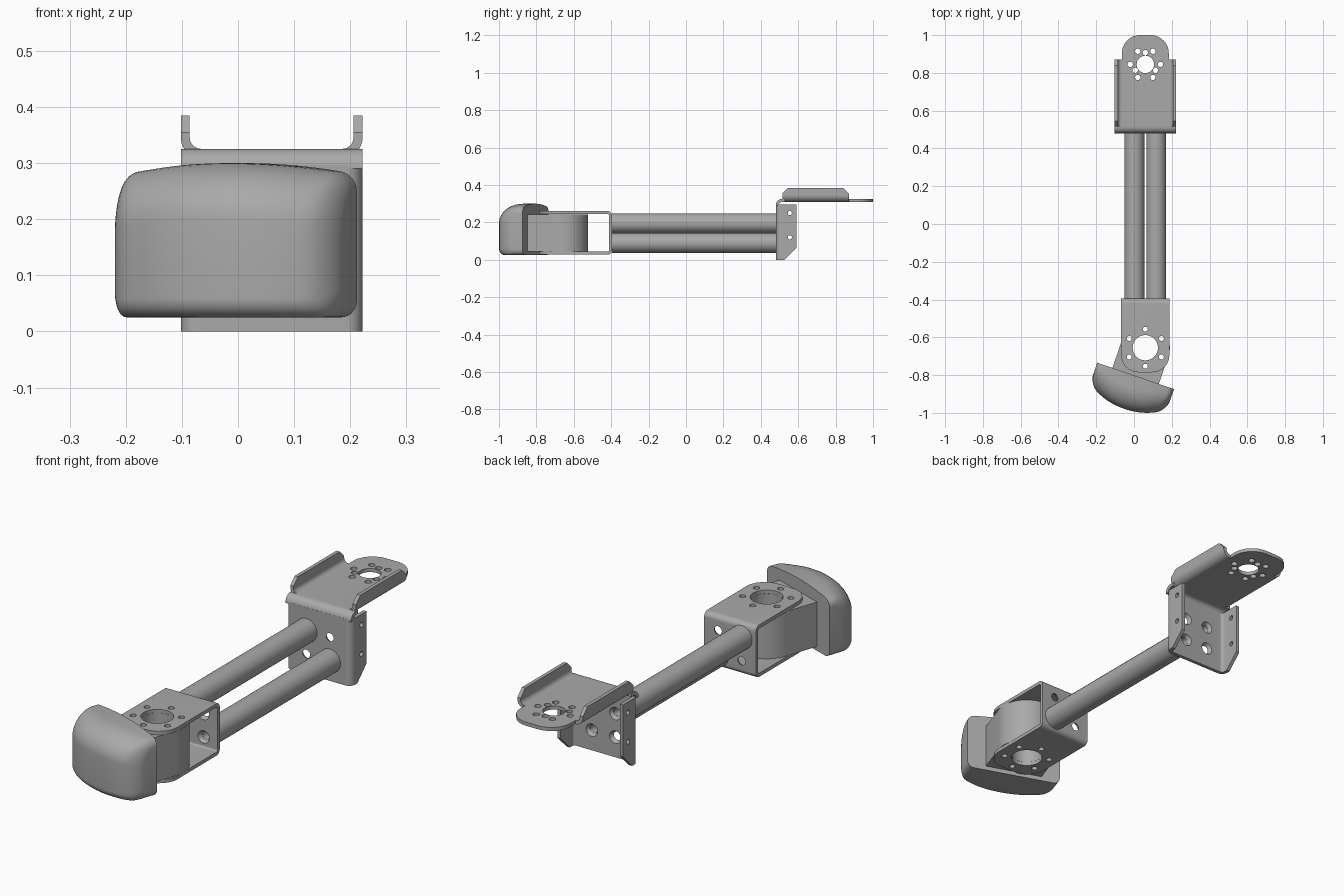
import bpy, bmesh, math
from mathutils import Matrix, Vector

if "Cube" in bpy.data.objects:
    bpy.data.objects.remove(bpy.data.objects["Cube"])

grey = bpy.data.materials.new("satin_grey")
grey.use_nodes = True
colour = (0.4, 0.4, 0.4, 1)
grey.diffuse_color = colour
grey.node_tree.nodes["Principled BSDF"].inputs["Base Color"].default_value = colour

CX = 0.06                                  # centre line of the arm
PIVOT = Vector((CX, -0.655, 0))
TURN = Matrix.Translation(PIVOT) @ Matrix.Rotation(math.radians(-19), 4, 'Z')

# Plane mappings: (a, b, depth along the remaining axis)
XY = lambda a, b, d: (a, b, d)
XZ = lambda a, b, d: (a, d, b)
YZ = lambda a, b, d: (d, a, b)


def finish(name, bm):
    bmesh.ops.recalc_face_normals(bm, faces=bm.faces)
    mesh = bpy.data.meshes.new(name)
    bm.to_mesh(mesh)
    bm.free()
    mesh.materials.append(grey)
    ob = bpy.data.objects.new(name, mesh)
    bpy.context.collection.objects.link(ob)
    return ob


def bake(ob):
    dg = bpy.context.evaluated_depsgraph_get()
    mesh = bpy.data.meshes.new_from_object(ob.evaluated_get(dg))
    ob.modifiers.clear()
    ob.data = mesh


def rounded(points, radius, closed=False, steps=8):
    """Replace the corners of a path by arcs."""
    out, n = [], len(points)
    for i, p in enumerate(points):
        p = Vector(p)
        if not closed and i in (0, n - 1):
            out.append(p)
            continue
        a = (Vector(points[i - 1]) - p).normalized()
        b = (Vector(points[(i + 1) % n]) - p).normalized()
        half = a.angle(b) / 2
        mid = p + (a + b).normalized() * radius / math.sin(half)
        s = p + a * radius / math.tan(half) - mid
        e = p + b * radius / math.tan(half) - mid
        for k in range(steps + 1):
            t = k / steps
            out.append(mid + (s * (1 - t) + e * t).normalized() * radius)
    return out


def prism(name, outline, plane, lo, hi):
    bm = bmesh.new()
    ends = [[bm.verts.new(plane(p[0], p[1], d)) for p in outline] for d in (lo, hi)]
    for ring in ends:
        bm.faces.new(ring)
    for i in range(len(outline)):
        bm.faces.new((ends[0][i - 1], ends[0][i], ends[1][i], ends[1][i - 1]))
    return finish(name, bm)


def sheet(name, path, radius, plane, lo, hi, thick=0.016):
    """Bent sheet metal: a rounded path extruded and thickened."""
    bm = bmesh.new()
    rows = [[bm.verts.new(plane(p[0], p[1], d)) for d in (lo, hi)]
            for p in rounded(path, radius)]
    for a, b in zip(rows, rows[1:]):
        bm.faces.new((a[0], a[1], b[1], b[0]))
    ob = finish(name, bm)
    mod = ob.modifiers.new("thickness", 'SOLIDIFY')
    mod.thickness, mod.offset, mod.use_even_offset = thick, 0, True
    bake(ob)
    return ob


def drills(holes):
    """Cutter of cylinders: (centre, axis, radius, end radius, length)."""
    bm = bmesh.new()
    for centre, axis, r1, r2, length in holes:
        turn = Vector((0, 0, 1)).rotation_difference(Vector(axis)).to_matrix().to_4x4()
        bmesh.ops.create_cone(bm, cap_ends=True, segments=32, radius1=r1, radius2=r2,
                              depth=length, matrix=Matrix.Translation(centre) @ turn)
    return finish("cutter", bm)


def cut(ob, cutter, operation='DIFFERENCE'):
    mod = ob.modifiers.new("cut", 'BOOLEAN')
    mod.operation, mod.solver, mod.object = operation, 'EXACT', cutter
    bpy.context.view_layer.update()
    bake(ob)
    bpy.data.objects.remove(cutter)


def ring_holes(centre, radius, count, start, r):
    return [((centre[0] + radius * math.cos(a), centre[1] + radius * math.sin(a), 0.2),
             (0, 0, 1), r, r, 1)
            for a in [start + k * math.tau / count for k in range(count)]]


# Bolt pattern shared by both tube mounting plates
bolts = [(x, z) for x in (CX - 0.058, CX + 0.058) for z in (0.09, 0.195)]


def bolt_holes(y, inner):
    """Countersunk holes, wide towards the inner side."""
    return drills([((x, y, z), (0, inner, 0), 0.014, 0.032, 0.03) for x, z in bolts])


# Front clevis: U sheet trimmed to a rounded plan
clevis = sheet("front_clevis", [(-0.85, 0.036), (-0.403, 0.036), (-0.403, 0.252), (-0.85, 0.252)],
               0.016, YZ, -0.068, 0.187)
plan = rounded([(-0.068, -0.785), (0.187, -0.785), (0.187, -0.2), (-0.068, -0.2)], 0.09, True)
cut(clevis, prism("cutter", plan, XY, -0.1, 0.5), 'INTERSECT')
pivot_holes = [((*PIVOT.xy, 0.2), (0, 0, 1), 0.067, 0.067, 1)] \
    + ring_holes(PIVOT, 0.098, 6, math.pi / 2, 0.013)
cut(clevis, drills(pivot_holes))
cut(clevis, bolt_holes(-0.403, -1))

# Pivot block: half round hub with a straight neck to the pad
hub = [(0.13 * math.cos(k * math.pi / 32), 0.13 * math.sin(k * math.pi / 32)) for k in range(33)]
block = prism("pivot_block", hub + [(-0.13, -0.165), (0.13, -0.165)], XY, 0.0445, 0.2435)
block.data.transform(TURN)
cut(block, drills(pivot_holes))

# Pad: side sections lofted across its width
W, CORNER = 0.215, 0.05


def drop(d, r):
    return 0 if d >= r else r - math.sqrt(max(0, r * r - (r - d) ** 2))


bm = bmesh.new()
rings = []
for k in range(41):
    u = W * math.sin(math.pi * (k / 40 - 0.5))
    s, d = abs(u) / W, W - abs(u)
    front = 0.184 - 0.068 * s ** 2.2 - drop(d, CORNER)
    top = 0.3 - 0.02 * s * s - drop(d, 0.03)
    low = 0.025 + drop(d, 0.03)
    rx, rz = min(0.12, front * 0.8), 0.1
    section = [(0, low)]
    for i in range(9):
        a = i * math.pi / 16
        section.append((front - 0.035 * (1 - math.sin(a)), low + 0.035 * (1 - math.cos(a))))
    for i in range(13):
        a = i * math.pi / 24
        section.append((front - rx * (1 - math.cos(a)), top - rz * (1 - math.sin(a))))
    section.append((0, top))
    rings.append([bm.verts.new((u, -0.158 - v, z)) for v, z in section])
for a, b in zip(rings, rings[1:]):
    for i in range(len(a)):
        bm.faces.new((a[i - 1], a[i], b[i], b[i - 1]))
bm.faces.new(rings[0])
bm.faces.new(rings[-1])
pad = finish("pad", bm)
pad.data.transform(TURN)

# Two arm tubes on opposite corners of the bolt pattern
for name, (x, z) in (("upper_tube", bolts[1]), ("lower_tube", bolts[2])):
    tube = drills([((x, 0.043, z), (0, 1, 0), 0.0525, 0.0525, 0.876)])
    tube.name = tube.data.name = name
    cut(tube, drills([((x, y, z), (0, 1, 0), 0.018, 0.018, 0.1) for y in (-0.4, 0.48)]))

# Rear mounting plate with two chamfered side flanges
rear = sheet("rear_plate", [(-0.094, 0.65), (-0.094, 0.488), (0.214, 0.488), (0.214, 0.65)],
             0.022, XY, -0.0, 0.297)
flange = [(0.4, -0.1), (0.425, -0.1), (0.59, 0.065), (0.59, 0.4), (0.4, 0.4)]
cut(rear, prism("cutter", [(0.4, -0.05), (0.475, -0.05)] + flange[2:], YZ, -0.3, 0.4), 'INTERSECT')
cut(rear, bolt_holes(0.488, 1))
cut(rear, drills([((CX, 0.555, z), (1, 0, 0), 0.011, 0.011, 1) for z in (0.12, 0.25)]))

# Bend joining the rear plate to the tray
sheet("tray_bend", [(0.488, 0.29), (0.488, 0.3175), (0.53, 0.3175)], 0.026, YZ, -0.102, 0.222)

# Tray with upturned, chamfered edges, and its rounded tongue
tray = sheet("tray", [(-0.094, 0.385), (-0.094, 0.3175), (0.214, 0.3175), (0.214, 0.385)],
             0.028, XZ, 0.515, 0.872)
side = [(0.5, 0.2), (0.9, 0.2), (0.9, 0.325), (0.84, 0.385), (0.84, 0.4), (0.545, 0.4),
        (0.545, 0.385), (0.5, 0.34)]
cut(tray, prism("cutter", side, YZ, -0.3, 0.4), 'INTERSECT')
end = rounded([(-0.064, 1.0), (0.184, 1.0), (0.184, 0.6), (-0.064, 0.6)], 0.095, True)
tongue = prism("tray_tongue", [p for p in end if p[1] > 0.87] + [(0.184, 0.871), (-0.064, 0.871)],
               XY, 0.3095, 0.3255)
hole = (CX, 0.845)
for part in (tray, tongue):
    cut(part, drills([((*hole, 0.2), (0, 0, 1), 0.046, 0.046, 1)]
                     + ring_holes(hole, 0.08, 6, 0, 0.014)
                     + ring_holes(hole, 0.062, 3, math.pi / 2, 0.014)))

# Smooth shading with sharp edges kept
bpy.ops.object.select_all(action='DESELECT')
for ob in bpy.context.collection.objects:
    if ob.type == 'MESH' and grey.name in ob.data.materials:
        ob.select_set(True)
        bpy.context.view_layer.objects.active = ob
bpy.ops.object.shade_smooth_by_angle(angle=math.radians(35))
